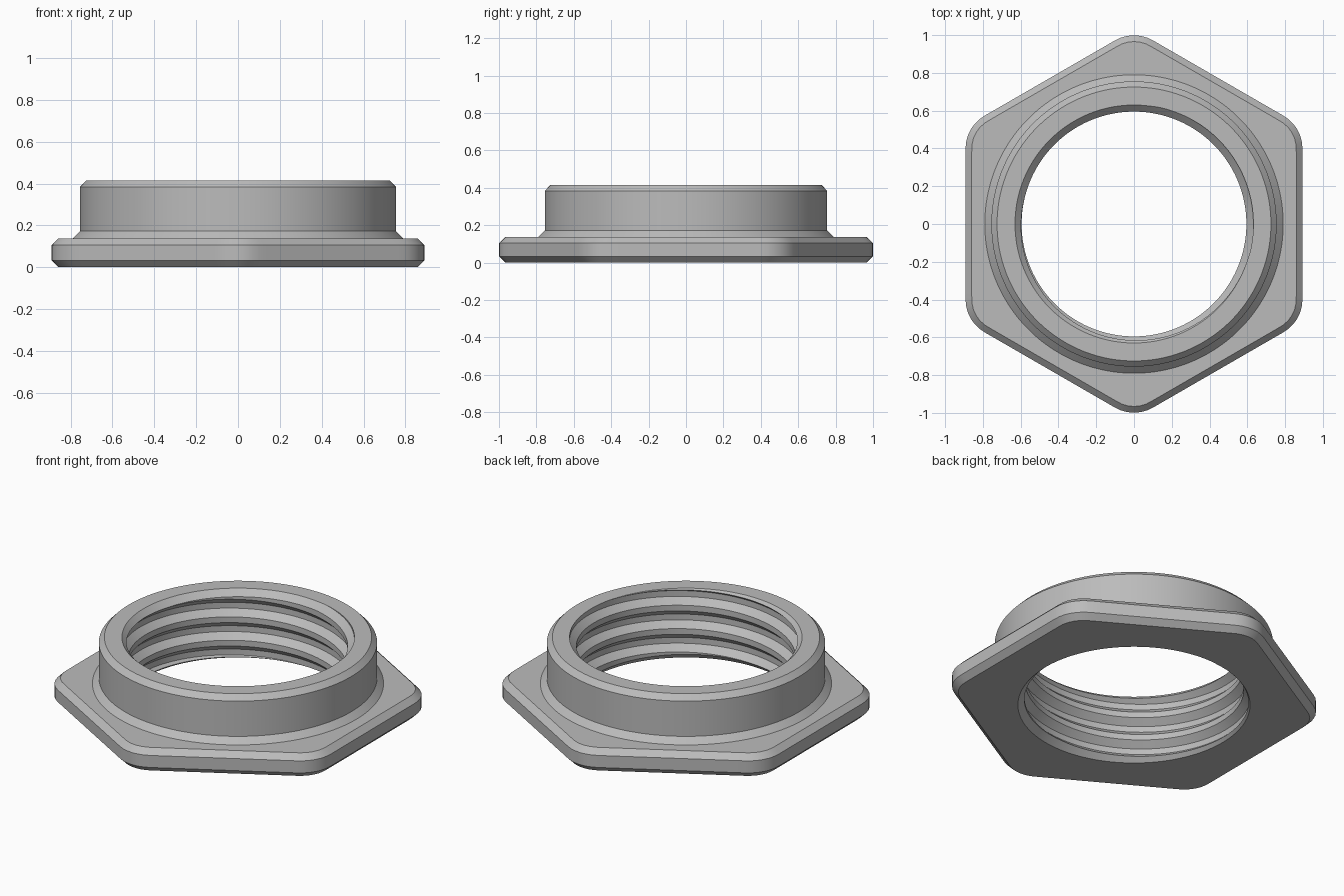
import bpy, bmesh
from math import sin, cos, tan, pi, radians, sqrt

if "Cube" in bpy.data.objects:
    bpy.data.objects.remove(bpy.data.objects["Cube"], do_unlink=True)

N = 180            # columns around the axis
HEIGHT = 0.415
BORE, ROOT = 0.595, 0.632
PITCH = 0.14

steel = bpy.data.materials.new("grey_metal")
steel.use_nodes = True
steel.diffuse_color = (0.5, 0.5, 0.5, 1)
steel.node_tree.nodes["Principled BSDF"].inputs["Base Color"].default_value = (0.5, 0.5, 0.5, 1)


def make_object(name, bm):
    bmesh.ops.recalc_face_normals(bm, faces=bm.faces)
    mesh = bpy.data.meshes.new(name)
    bm.to_mesh(mesh)
    bm.free()
    mesh.materials.append(steel)
    obj = bpy.data.objects.new(name, mesh)
    bpy.context.collection.objects.link(obj)
    return obj


def circle(radius):
    return lambda angle: radius


def rounded_hex(inset):
    """Polar radius of a hexagon with rounded corners, points on the y axis."""
    apothem, fillet = 0.892 - inset, 0.2 - inset
    centre = (apothem - fillet) / cos(pi / 6)

    def radius(angle):
        t = abs((angle - pi / 2 + pi / 6) % (pi / 3) - pi / 6)
        if apothem * tan(pi / 6 - t) <= (apothem - fillet) * tan(pi / 6):
            return apothem / cos(pi / 6 - t)
        return centre * cos(t) + sqrt(fillet ** 2 - (centre * sin(t)) ** 2)
    return radius


# Nut body: one closed loft through hexagonal and round sections
sections = [
    (circle(0.63), 0), (rounded_hex(0.033), 0), (rounded_hex(0), 0.033),
    (rounded_hex(0), 0.105), (rounded_hex(0.033), 0.138),
    (circle(0.79), 0.138), (circle(0.755), 0.173), (circle(0.755), 0.384),
    (circle(0.725), HEIGHT), (circle(0.63), HEIGHT),
    (circle(BORE), HEIGHT - 0.035), (circle(BORE), 0.035),
]
bm = bmesh.new()
rings = []
for shape, z in sections:
    angles = [2 * pi * i / N for i in range(N)]
    rings.append([bm.verts.new((shape(a) * cos(a), shape(a) * sin(a), z)) for a in angles])
for k, ring in enumerate(rings):
    upper = rings[(k + 1) % len(rings)]
    for i in range(N):
        j = (i + 1) % N
        bm.faces.new((ring[i], ring[j], upper[j], upper[i]))
body = make_object("flanged_hex_nut", bm)

# Thread cutter: a helical rod whose crests bite grooves into the bore
profile = [(0.585, -0.0275), (ROOT, 0.0175), (ROOT, 0.0525), (0.585, 0.0975)]
bm = bmesh.new()
columns = []
for i in range(N + 1):
    a = 2 * pi * i / N
    columns.append([bm.verts.new((r * cos(a), r * sin(a), 0.0875 + dz + PITCH * (turn + i / N)))
                    for turn in range(-3, 6) for r, dz in profile])
for left, right in zip(columns, columns[1:]):
    for k in range(len(left) - 1):
        bm.faces.new((left[k], right[k], right[k + 1], left[k + 1]))
bmesh.ops.remove_doubles(bm, verts=bm.verts, dist=0.0001)

# Close both ends with fans to the axis
rim = [e for e in bm.edges if e.is_boundary]
for group in ([e for e in rim if e.verts[0].co.z < 0.2], [e for e in rim if e.verts[0].co.z > 0.2]):
    level = sum(e.verts[0].co.z for e in group) / len(group)
    hub = bm.verts.new((0, 0, level))
    for e in group:
        bm.faces.new((e.verts[0], e.verts[1], hub))
cutter = make_object("thread_cutter", bm)
cutter.hide_render = True

# Cut the thread, then discard the cutter
cut = body.modifiers.new("thread", "BOOLEAN")
cut.operation = "DIFFERENCE"
cut.solver = "EXACT"
cut.object = cutter
bpy.ops.object.select_all(action="DESELECT")
body.select_set(True)
bpy.context.view_layer.objects.active = body
bpy.ops.object.modifier_apply(modifier=cut.name)
bpy.data.objects.remove(cutter, do_unlink=True)
bpy.ops.object.shade_smooth_by_angle(angle=radians(25))
